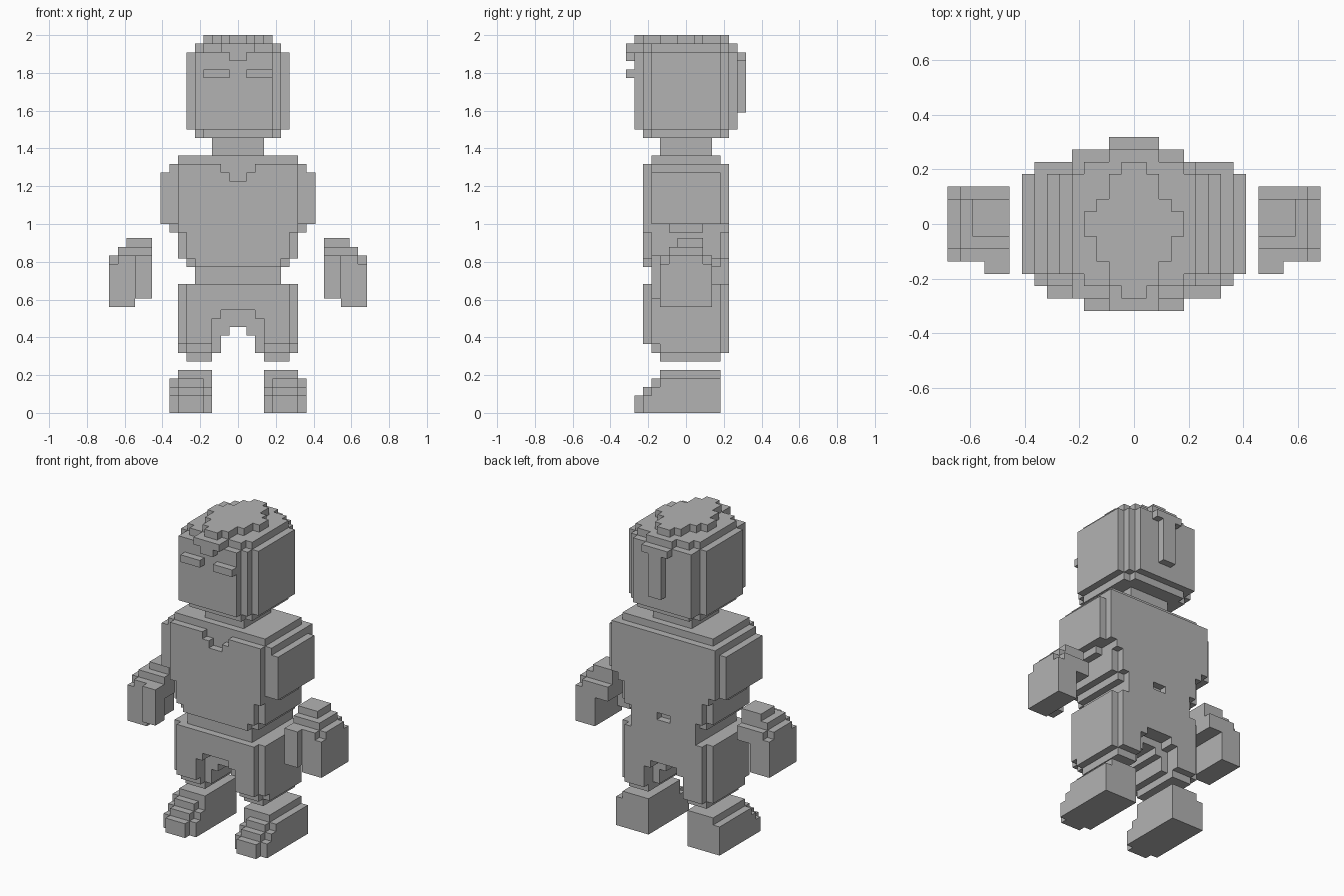
import bpy, bmesh, math

if "Cube" in bpy.data.objects:
    bpy.data.objects.remove(bpy.data.objects["Cube"])

U = 2 / 44  # size of one block

grey = bpy.data.materials.new("plain_grey")
grey.diffuse_color = (0.45, 0.45, 0.45, 1)
grey.use_nodes = True
grey.node_tree.nodes["Principled BSDF"].inputs["Base Color"].default_value = grey.diffuse_color


def cells(box):
    x0, x1, y0, y1, z0, z1 = box
    return {(x, y, z) for x in range(x0, x1) for y in range(y0, y1) for z in range(z0, z1)}


def build(name, add, cut=(), lift=0.0, mirror=False):
    """Join block boxes (x0,x1,y0,y1,z0,z1), carve others, skin the outside."""
    solid = set().union(*map(cells, add))
    for c in cut:
        solid -= cells(c)
    if mirror:
        solid = {(-x - 1, y, z) for x, y, z in solid}
    bm = bmesh.new()
    verts = {}

    def vert(p):
        if p not in verts:
            verts[p] = bm.verts.new((p[0] * U, p[1] * U, (p[2] + lift) * U))
        return verts[p]

    for c in sorted(solid):
        for axis in range(3):
            for side in (0, 1):
                n = list(c)
                n[axis] += 2 * side - 1
                if tuple(n) in solid:
                    continue
                a, b = (axis + 1) % 3, (axis + 2) % 3
                loop = [(0, 0), (1, 0), (1, 1), (0, 1)]
                if not side:
                    loop.reverse()
                ring = []
                for i, j in loop:
                    p = list(c)
                    p[axis] += side
                    p[a] += i
                    p[b] += j
                    ring.append(vert(tuple(p)))
                bm.faces.new(ring)
    bmesh.ops.dissolve_limit(bm, angle_limit=math.radians(1), verts=bm.verts[:], edges=bm.edges[:])
    me = bpy.data.meshes.new(name)
    bm.to_mesh(me)
    bm.free()
    me.materials.append(grey)
    ob = bpy.data.objects.new(name, me)
    bpy.context.collection.objects.link(ob)


# head: stepped round block with a diamond shaped crown
build("head", [
    (-5, 5, -5, 5, 33, 42),
    (-6, 6, -4, 4, 33, 42), (-6, 6, -4, 4, 34, 41),
    (-5, 4, -6, 6, 33, 42),
    (-5, 5, -4, 4, 32, 43), (-4, 4, -5, 5, 32, 43), (-2, 2, -6, 6, 42, 43),
    (-4, 4, -1, 1, 43, 44), (-3, 3, -3, 2, 43, 44),
    (-2, 2, -5, 4, 43, 44), (-1, 1, -6, 5, 43, 44)])
# fringe, eyes and the T shaped piece behind the head
build("fringe", [(-1, 1, -7, -6, 41, 42), (-2, 2, -7, -6, 42, 43)])
build("eyes", [(-4, -1, -7, -6, 39, 40), (1, 4, -7, -6, 39, 40)])
build("back_of_head_piece", [(-2, 2, 6, 7, 41, 42), (-1, 1, 6, 7, 35, 42)])
build("neck", [(-3, 3, -3, 3, 30, 32)])

# torso: wide shoulders, tapered sides, notched collar and lower back
build("torso", [
    (-7, 7, -4, 4, 18, 30),
    (-7, 7, -5, 5, 21, 29), (-6, 6, -5, 5, 18, 21), (-5, 5, -5, 5, 17, 18),
    (-6, 6, -4, 4, 17, 18),
    (-8, 8, -4, 5, 22, 29), (-9, 9, -4, 4, 22, 28), (-8, 8, -2, 2, 21, 22)],
    cut=[(-1, 1, -5, -4, 27, 29), (-2, 2, -5, -4, 28, 29), (-1, 1, 4, 5, 17, 18)])
build("waist", [(-5, 5, -4, 5, 15, 17)])

# hips and upper legs with a stepped arch between them
build("hips_and_legs", [
    (-7, 7, -4, 4, 8, 15), (-6, 6, -5, 5, 8, 15),
    (-7, 7, -3, 4, 7, 15), (-6, 6, -4, 5, 7, 8),
    (-6, -3, -3, 4, 6, 7), (3, 6, -3, 4, 6, 7)],
    cut=[(-2, 2, -6, 6, 6, 9), (-1, 1, -6, 6, 6, 10),
         (-3, 3, -5, -3, 6, 11), (-2, 2, -5, -3, 11, 12),
         (-3, 3, 3, 5, 6, 10), (-2, 2, 3, 5, 10, 11)])

for side, flip in (("left", False), ("right", True)):
    # hand: stepped top, thumb in front, hollow on the inner side
    build(side + "_hand", [
        (12, 15, -3, 3, 12, 18), (12, 14, -2, 2, 18, 19),
        (10, 12, -3, 3, 13, 18), (10, 12, -4, -3, 13, 18),
        (10, 14, -2, 2, 18, 19), (10, 13, -1, 2, 19, 20)],
        cut=[(10, 12, -2, 3, 13, 16), (14, 15, -3, -2, 17, 18), (14, 15, 2, 3, 17, 18)],
        lift=0.35, mirror=flip)
    # foot: plain heel with a stepped toe
    build(side + "_foot", [
        (3, 8, -3, 4, 0, 4), (3, 7, -3, 4, 4, 5),
        (3, 8, -4, -3, 0, 3), (4, 7, -4, -3, 3, 4),
        (3, 8, -5, -4, 0, 2), (4, 7, -5, -4, 2, 3),
        (4, 7, -6, -5, 0, 2)], mirror=flip)
